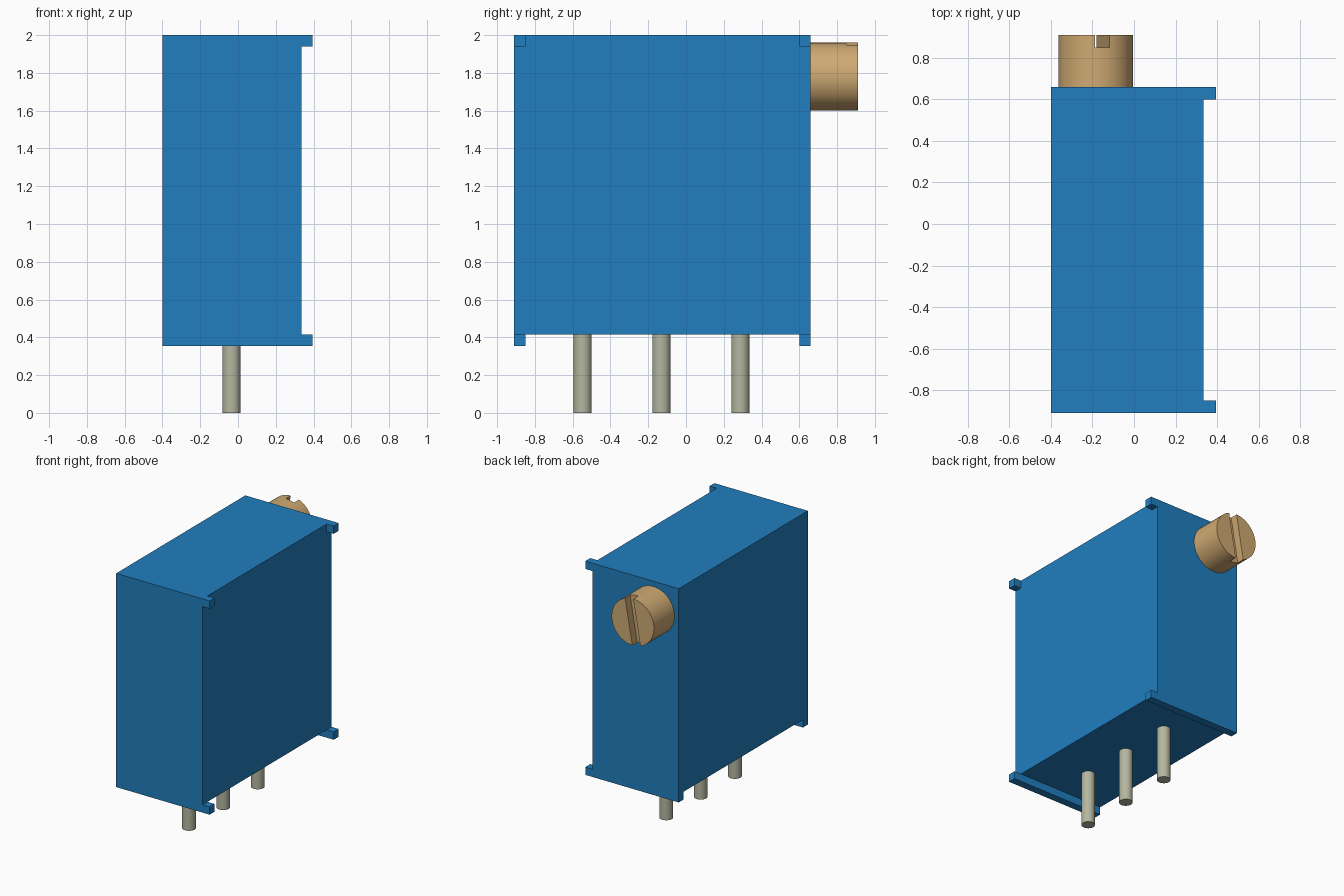
import bpy
import math

if "Cube" in bpy.data.objects:
    bpy.data.objects.remove(bpy.data.objects["Cube"], do_unlink=True)


def make_material(name, color):
    mat = bpy.data.materials.new(name)
    mat.use_nodes = True
    mat.diffuse_color = (*color, 1)
    mat.node_tree.nodes["Principled BSDF"].inputs["Base Color"].default_value = (*color, 1)
    return mat


blue = make_material("casing blue", (0.015, 0.21, 0.52))
brass = make_material("brass", (0.62, 0.40, 0.17))
tin = make_material("tinned metal", (0.46, 0.47, 0.35))


def box(name, low, high, mat):
    center = [(a + b) / 2 for a, b in zip(low, high)]
    bpy.ops.mesh.primitive_cube_add(size=1, location=center)
    ob = bpy.context.object
    ob.name = name
    ob.scale = [b - a for a, b in zip(low, high)]
    bpy.ops.object.transform_apply(location=False, rotation=False, scale=True)
    ob.data.materials.append(mat)
    return ob


def cylinder(name, radius, depth, location, mat, rotation=(0, 0, 0)):
    bpy.ops.mesh.primitive_cylinder_add(vertices=48, radius=radius, depth=depth,
                                        location=location, rotation=rotation)
    ob = bpy.context.object
    ob.name = name
    ob.data.materials.append(mat)
    return ob


def smooth(ob):
    bpy.ops.object.select_all(action="DESELECT")
    ob.select_set(True)
    bpy.context.view_layer.objects.active = ob
    bpy.ops.object.shade_smooth_by_angle(angle=math.radians(30))


# Casing extents
left, right, tip = -0.4, 0.335, 0.395
front, back = -0.91, 0.66
bottom, top = 0.415, 2.0
t = 0.06

box("casing", (left, front, bottom), (right, back, top), blue)

# Standoff rails underneath and corner nubs on the side
for side, y in (("front", front), ("back", back - t)):
    box(side + "_bottom_rail", (left, y, bottom - t), (tip, y + t, bottom), blue)
    box(side + "_top_nub", (right, y, top - t), (tip, y + t, top), blue)

# Connection pins
for side, y in (("front", -0.547), ("middle", -0.13), ("back", 0.288)):
    smooth(cylinder(side + "_pin", 0.048, bottom, (-0.034, y, bottom / 2), tin))

# Adjustment screw with a tilted slot
screw = cylinder("adjustment_screw", 0.18, 0.25, (-0.184, back + 0.125, 1.78),
                 brass, (math.pi / 2, 0, 0))
cutter = box("slot_cutter", (-0.219, 0.85, 1.5), (-0.149, 1.0, 2.06), brass)
cutter.rotation_euler.y = math.radians(10)
cutter.hide_render = True
cut = screw.modifiers.new("slot", "BOOLEAN")
cut.object = cutter
cut.operation = "DIFFERENCE"
cut.solver = "EXACT"
bpy.context.view_layer.objects.active = screw
bpy.ops.object.modifier_apply(modifier=cut.name)
bpy.data.objects.remove(cutter, do_unlink=True)
smooth(screw)
